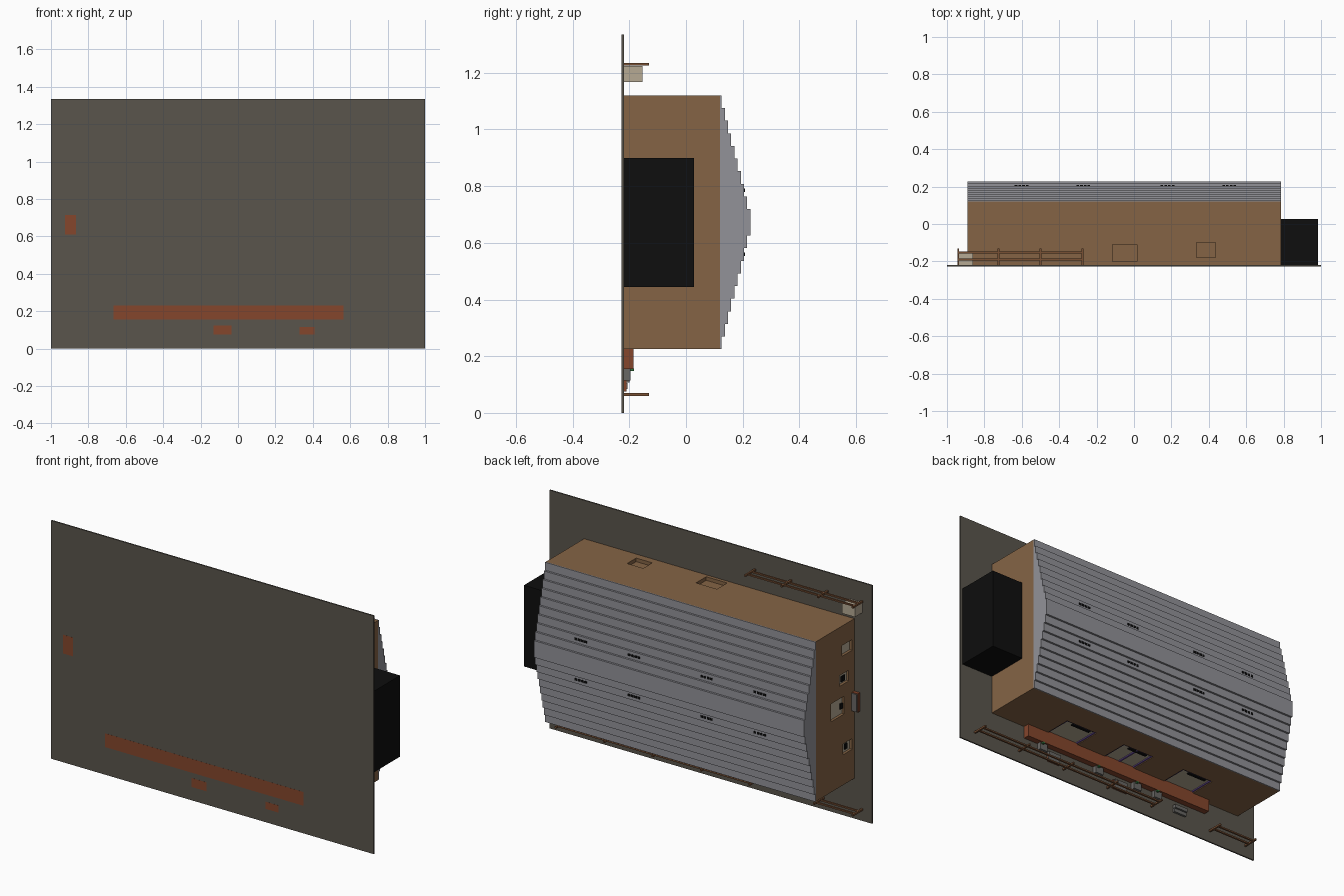
import bpy
import bmesh

if "Cube" in bpy.data.objects:
    bpy.data.objects.remove(bpy.data.objects["Cube"], do_unlink=True)


def material(name, rgb):
    lin = [((c / 255 + 0.055) / 1.055) ** 2.4 if c > 10 else c / 255 / 12.92 for c in rgb]
    m = bpy.data.materials.new(name)
    m.use_nodes = True
    m.diffuse_color = (*lin, 1)
    m.node_tree.nodes["Principled BSDF"].inputs["Base Color"].default_value = (*lin, 1)
    return m


GROUND = material("dark ground", (90, 85, 76))
WALL = material("brown wall", (133, 100, 69))
ROOF = material("grey roof", (146, 146, 152))
BLACK = material("black", (14, 14, 14))
DECK = material("red brown deck", (133, 70, 44))
CREAM = material("cream", (182, 170, 148))
FENCE = material("fence wood", (120, 80, 52))
FRAME = material("purple frame", (112, 82, 160))
GREEN = material("green", (50, 115, 60))
STONE = material("step grey", (105, 103, 100))


def boxes(name, mat, *ranges):
    """One object made of boxes, each (x0, x1, y0, y1, z0, z1)."""
    bm = bmesh.new()
    for x0, x1, y0, y1, z0, z1 in ranges:
        cube = bmesh.ops.create_cube(bm, size=1)["verts"]
        for v in cube:
            v.co = (x0 if v.co.x < 0 else x1, y0 if v.co.y < 0 else y1, z0 if v.co.z < 0 else z1)
    me = bpy.data.meshes.new(name)
    bm.to_mesh(me)
    bm.free()
    me.materials.append(mat)
    ob = bpy.data.objects.new(name, me)
    bpy.context.collection.objects.link(ob)
    return ob


FLOOR = -0.219                       # surface of the ground plate
X0, X1, Z0, Z1 = -0.89, 0.785, 0.225, 1.12
EAVE, MID = 0.12, 0.6725

boxes("ground_plate", GROUND, (-1, 1, -0.227, FLOOR, 0, 1.335))

# House block with openings cut into its walls
house = boxes("house_walls", WALL, (X0, X1, FLOOR, EAVE, Z0, Z1))
doors = [(0.23, 0.43), (-0.156, 0.044), (-0.557, -0.36)]
side_windows = [(-0.20, -0.11, 0.95, 1.01), (-0.17, -0.09, 0.79, 0.85),
                (-0.13, -0.015, 0.62, 0.72), (-0.20, -0.12, 0.395, 0.455)]
top_windows = [(-0.115, 0.015, -0.20, -0.11), (0.335, 0.435, -0.18, -0.10)]
DEPTH = 0.03
DY0, DY1 = -0.205, -0.03
cuts = [(a, b, DY0, DY1, Z0 - 0.05, Z0 + DEPTH) for a, b in doors]
cuts += [(X0 - 0.05, X0 + DEPTH, a, b, c, d) for a, b, c, d in side_windows]
cuts += [(a, b, c, d, Z1 - 0.02, Z1 + 0.05) for a, b, c, d in top_windows]
cutter = boxes("opening_cutter", WALL, *cuts)
cutter.hide_render = True
mod = house.modifiers.new("openings", "BOOLEAN")
mod.object = cutter
mod.solver = "EXACT"
bpy.context.view_layer.objects.active = house
bpy.ops.object.modifier_apply(modifier=mod.name)
bpy.data.objects.remove(cutter, do_unlink=True)

# Cream rooms behind the openings
boxes("door_panels", CREAM, *[(a, b, DY0, DY1, Z0 + 0.01, Z0 + DEPTH) for a, b in doors])
boxes("side_window_panels", CREAM,
      *[(X0 + 0.015, X0 + DEPTH, a, b, c, d) for a, b, c, d in side_windows])

# Door frames and dark heads
frames, heads = [], []
for a, b in doors:
    z = (Z0 + 0.004, Z0 + 0.012)
    frames += [(a, a + 0.008, DY0, DY1, *z), (b - 0.008, b, DY0, DY1, *z),
               (a, b, DY1 - 0.008, DY1, *z)]
    heads.append((a + 0.03, b - 0.05, DY1 - 0.03, DY1 - 0.015, *z))
m = sum(doors[1]) / 2
frames.append((m - 0.005, m + 0.005, DY0, DY1, Z0 + 0.004, Z0 + 0.012))
boxes("door_frames", FRAME, *frames)
boxes("door_heads", BLACK, *heads)

# Small dark fittings in the side windows
boxes("side_window_fittings", BLACK, (X0 + 0.008, X0 + 0.016, -0.15, -0.12, 0.80, 0.83),
      (X0 + 0.008, X0 + 0.016, -0.13, -0.11, 0.65, 0.68),
      (X0 + 0.008, X0 + 0.016, -0.17, -0.15, 0.41, 0.44))

# Stepped roof: one stair profile extruded along the house
STEPS, RUN, RISE = 10, 0.0445, 0.0112
half = (Z1 - Z0) / 2
profile = [(EAVE, half)]
for k in range(STEPS):
    y = EAVE + 0.006 + RISE * k
    profile += [(y, half - RUN * k), (y, half - RUN * (k + 1))]
profile.pop()
outline = [(y, MID + h) for y, h in profile] + [(y, MID - h) for y, h in reversed(profile)]
bm = bmesh.new()
face = bm.faces.new([bm.verts.new((X0, y, z)) for y, z in outline])
ext = bmesh.ops.extrude_face_region(bm, geom=[face])["geom"]
bmesh.ops.translate(bm, vec=(X1 - X0, 0, 0),
                    verts=[g for g in ext if isinstance(g, bmesh.types.BMVert)])
bmesh.ops.recalc_face_normals(bm, faces=bm.faces)
me = bpy.data.meshes.new("stepped_roof")
bm.to_mesh(me)
bm.free()
me.materials.append(ROOF)
bpy.context.collection.objects.link(bpy.data.objects.new("stepped_roof", me))

# Rows of small black roof vents on both slopes
vents = []
vy = EAVE + 0.006 + RISE * 7
for x in (0.51, 0.18, -0.27, -0.60):
    for side in (-1, 1):
        zc = MID + side * 0.113
        for i in range(4):
            xa = x - 0.038 + i * 0.02
            vents.append((xa, xa + 0.014, vy - 0.002, vy + 0.003, zc - 0.006, zc + 0.006))
boxes("roof_vents", BLACK, *vents)

# Black annex at the end wall
boxes("black_annex", BLACK, (X1, 0.985, FLOOR, 0.028, 0.445, 0.90))

# Long deck with step pads, reaching just through the ground plate
LOW = -0.2275
boxes("long_deck", DECK, (-0.665, 0.565, LOW, -0.185, 0.155, 0.232))
boxes("step_pads", DECK, (-0.13, -0.035, LOW, -0.21, 0.075, 0.125),
      (0.33, 0.41, LOW, -0.21, 0.075, 0.115), (-0.925, -0.865, LOW, -0.20, 0.61, 0.715))
boxes("side_step_top", STONE, (-0.922, -0.868, -0.20, -0.194, 0.613, 0.712))

# Grey treads and green posts along the deck edge
edge = (0.46, 0.08, -0.18, -0.32)
boxes("deck_treads", STONE, *[(x - 0.035, x + 0.015, FLOOR, -0.195, 0.115, 0.155) for x in edge])
boxes("green_posts", GREEN, *[(x - 0.006, x + 0.006, FLOOR, -0.183, 0.147, 0.156) for x in edge])
steps = []
for x in (0.37, -0.0825, -0.49):
    for i in range(2):
        steps.append((x - 0.04, x + 0.04, FLOOR, -0.207 + i * 0.008,
                      0.085 + i * 0.022, 0.105 + i * 0.022))
boxes("garden_steps", STONE, *steps)


# Fences: posts with two rails
def fence(name, posts, z):
    parts = [(x - 0.005, x + 0.005, FLOOR, -0.13, z - 0.005, z + 0.005) for x in posts]
    parts += [(min(posts), max(posts), y - 0.005, y + 0.005, z - 0.004, z + 0.004)
              for y in (-0.152, -0.19)]
    boxes(name, FENCE, *parts)


fence("back_fence", (-0.94, -0.725, -0.5, -0.275), 1.23)
fence("front_fence_long", (0.9, 0.6, 0.3, 0.0, -0.3), 0.065)
fence("front_fence_short", (-0.70, -0.94), 0.065)

# Cream utility box beside the back fence
boxes("utility_box", CREAM, (-0.94, -0.86, FLOOR, -0.153, 1.167, 1.224))
